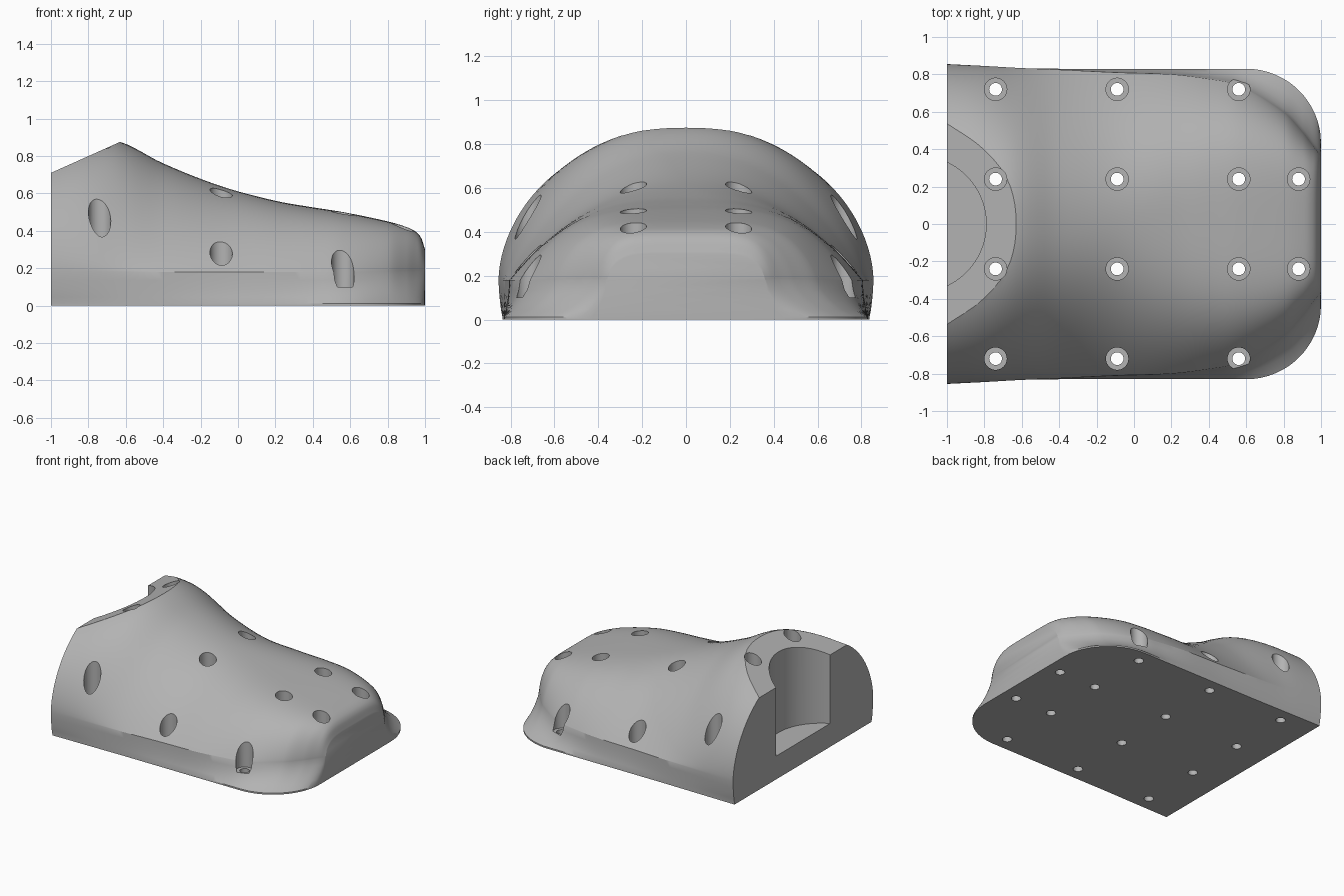
import bpy
import bmesh
from math import cos, sin, pi, sqrt

default_cube = bpy.data.objects.get("Cube")
if default_cube:
    bpy.data.objects.remove(default_cube)

CREASE = 0.18      # height where the toe flange meets the upper body
HALF_WIDTH = 0.83
CORNER = 0.40      # plan radius of the base corners

# Stations along the length: x, crown height, half width at crease, curve power, shoulder fullness
STATIONS = [
    (-1.0, 0.84, 0.855, 2.4, 1.8),
    (-0.8, 0.88, 0.845, 2.35, 1.5),
    (-0.63, 0.875, 0.835, 2.3, 1.2),
    (-0.4, 0.76, 0.825, 2.2, 1.0),
    (-0.09, 0.638, 0.81, 2.1, 1.0),
    (0.2, 0.56, 0.80, 2.7, 1.0),
    (0.4, 0.525, 0.775, 3.3, 1.0),
    (0.56, 0.50, 0.74, 3.8, 1.0),
    (0.8, 0.45, 0.60, 4.5, 1.2),
    (0.9, 0.42, 0.495, 5.0, 1.3),
    (0.95, 0.395, 0.43, 5.5, 1.4),
    (0.98, 0.36, 0.39, 6.0, 1.5),
    (1.0, 0.30, 0.36, 6.0, 1.5),
]


def slope(i, k):
    a = STATIONS[max(i - 1, 0)]
    b = STATIONS[min(i + 1, len(STATIONS) - 1)]
    return (b[k] - a[k]) / (b[0] - a[0])


def sample(i, t):
    """Smooth interpolation between station i and the next one."""
    a, b = STATIONS[i], STATIONS[i + 1]
    d = b[0] - a[0]
    row = [a[0] + d * t]
    for k in range(1, len(a)):
        row.append((2 * t**3 - 3 * t**2 + 1) * a[k] + (t**3 - 2 * t**2 + t) * d * slope(i, k)
                   + (3 * t**2 - 2 * t**3) * b[k] + (t**3 - t**2) * d * slope(i + 1, k))
    return row


def section(x, top, crease, power, fullness):
    """Closed cross-section: base lip, concave flange, then the arched upper."""
    base = HALF_WIDTH + 0.012 * max(0, -x - 0.4)
    if x > 1 - CORNER:
        base += sqrt(max(0, CORNER**2 - (x - 1 + CORNER)**2)) - CORNER
    half = [(base, 0), (base, 0.012)]
    for s in (0.25, 0.5, 0.75):
        half.append((crease + (base - crease) * (1 - s)**1.6, CREASE * s))
    steps = 26
    for j in range(steps):
        f = cos(j / steps * pi / 2)
        h = max(0, 1 - f**power)**(1 / fullness)
        half.append((crease * f, CREASE + (top - CREASE) * h))
    pts = half + [(0, top)] + [(-y, z) for y, z in reversed(half)]
    return [(x, y, z) for y, z in pts]


def finish(name, bm):
    bmesh.ops.recalc_face_normals(bm, faces=bm.faces)
    mesh = bpy.data.meshes.new(name)
    bm.to_mesh(mesh)
    bm.free()
    obj = bpy.data.objects.new(name, mesh)
    bpy.context.scene.collection.objects.link(obj)
    return obj


def loft(bm, rings):
    """Skin closed rings and cap both ends."""
    loops = [[bm.verts.new(p) for p in ring] for ring in rings]
    n = len(loops[0])
    for a, b in zip(loops, loops[1:]):
        for j in range(n):
            k = (j + 1) % n
            bm.faces.new((a[j], a[k], b[k], b[j]))
    bm.faces.new(loops[0])
    bm.faces.new(loops[-1])


def circle(cx, cy, r, z, n):
    return [(cx + r * cos(2 * pi * j / n), cy + r * sin(2 * pi * j / n), z) for j in range(n)]


# Main body
SUB = 6
rows = [sample(i, s / SUB) for i in range(len(STATIONS) - 1) for s in range(SUB)]
rows.append(STATIONS[-1])
bm = bmesh.new()
loft(bm, [section(*row) for row in rows])
body = finish("toe_body", bm)

# Sloped trim that makes the flat rim at the rear
bm = bmesh.new()
profile = [(-1.2, 0.62), (-0.4, 0.978), (-0.4, 1.4), (-1.2, 1.4)]
loft(bm, [[(x, y, z) for x, z in profile] for y in (-1, 1)])
rim_cutter = finish("rim_cutter", bm)

# Rounded hollow in the rear face
bm = bmesh.new()
loft(bm, [circle(-1.154, 0, 0.364, z, 96) for z in (CREASE, 1.3)])
hollow_cutter = finish("hollow_cutter", bm)

# Counterbored screw holes
bm = bmesh.new()
spots = [(x, y) for x in (-0.74, -0.09, 0.56) for y in (0.24, 0.72)] + [(0.88, 0.24)]
for x, y in spots:
    for side in (-1, 1):
        loft(bm, [circle(x, side * y, r, z, 32)
                  for r, z in ((0.034, -0.1), (0.034, 0.1), (0.06, 0.1), (0.06, 1.2))])
hole_cutter = finish("hole_cutter", bm)

# Apply the cuts
bpy.ops.object.select_all(action='DESELECT')
bpy.context.view_layer.objects.active = body
body.select_set(True)
for cutter in (rim_cutter, hollow_cutter, hole_cutter):
    cutter.hide_render = True
    mod = body.modifiers.new(cutter.name, 'BOOLEAN')
    mod.operation = 'DIFFERENCE'
    mod.solver = 'EXACT'
    mod.object = cutter
    bpy.ops.object.modifier_apply(modifier=mod.name)
    bpy.data.objects.remove(cutter)

# Single grey finish
grey = bpy.data.materials.new("plain_grey")
grey.use_nodes = True
colour = (0.45, 0.45, 0.45, 1)
grey.diffuse_color = colour
grey.node_tree.nodes["Principled BSDF"].inputs["Base Color"].default_value = colour
body.data.materials.clear()
body.data.materials.append(grey)
bpy.ops.object.shade_smooth_by_angle(angle=0.5)
